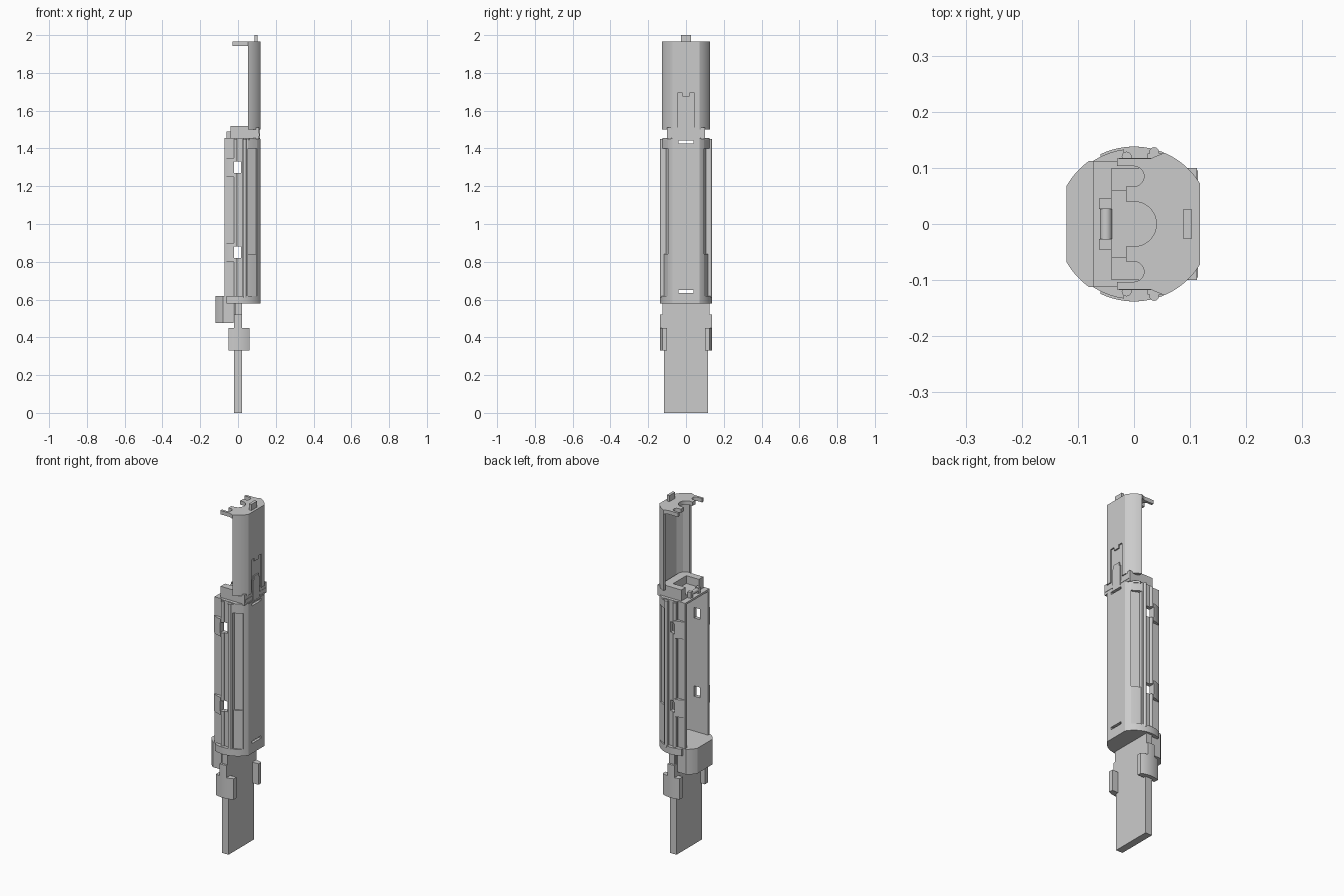
import bpy, bmesh, math

if "Cube" in bpy.data.objects:
    bpy.data.objects.remove(bpy.data.objects["Cube"])

R = 0.138
grey = bpy.data.materials.new("plain grey")
grey.diffuse_color = (0.6, 0.6, 0.6, 1)
grey.use_nodes = True
grey.node_tree.nodes["Principled BSDF"].inputs["Base Color"].default_value = grey.diffuse_color


def arc(r, a0, a1, n=10, cx=0.0, cy=0.0):
    """Points on a circle, angles in degrees."""
    angles = [math.radians(a0 + (a1 - a0) * i / n) for i in range(n + 1)]
    return [(cx + r * math.cos(a), cy + r * math.sin(a)) for a in angles]


def rim(x0, x1, n=10, r=R):
    """Arc on the outer circle between two x positions (+y side)."""
    return arc(r, math.degrees(math.acos(x0 / r)), math.degrees(math.acos(x1 / r)), n)


def mirror(pts):
    return [(x, -y) for x, y in reversed(pts)]


def prisms(name, profiles, spans):
    """Extrude every profile through every z span, all in one object."""
    bm = bmesh.new()
    for pts in profiles:
        for z0, z1 in spans:
            face = bm.faces.new([bm.verts.new((x, y, z0)) for x, y in pts])
            up = bmesh.ops.extrude_face_region(bm, geom=[face])["geom"]
            verts = [v for v in up if isinstance(v, bmesh.types.BMVert)]
            bmesh.ops.translate(bm, verts=verts, vec=(0, 0, z1 - z0))
    bmesh.ops.recalc_face_normals(bm, faces=bm.faces)
    mesh = bpy.data.meshes.new(name)
    bm.to_mesh(mesh)
    bm.free()
    obj = bpy.data.objects.new(name, mesh)
    bpy.context.collection.objects.link(obj)
    mesh.materials.append(grey)
    return obj


def whole(name, half, *spans):
    """Half profile mirrored into one closed outline."""
    return prisms(name, [half + mirror(half)], spans)


def pair(name, pts, *spans):
    """Separate copies on the +y and -y sides."""
    return prisms(name, [pts, mirror(pts)], spans)


def rect(x0, x1, y0, y1):
    return [(x0, y0), (x1, y0), (x1, y1), (x0, y1)]


def bar(name, x0, x1, half_y, *spans):
    return prisms(name, [rect(x0, x1, -half_y, half_y)], spans)


def cut(obj, cutter):
    mod = obj.modifiers.new("cut", 'BOOLEAN')
    mod.object = cutter
    mod.operation = 'DIFFERENCE'
    mod.solver = 'EXACT'
    bpy.context.view_layer.objects.active = obj
    bpy.ops.object.modifier_apply(modifier=mod.name)


# lower blade with side clips and their stems
bar("blade", -0.021, 0.021, 0.116, (0, 0.6))
pair("side_clip", rim(0.06, -0.05) + [(-0.05, 0.1), (0.06, 0.1)], (0.33, 0.45))
pair("clip_stem", rim(0.021, -0.021, 4) + [(-0.021, 0.11), (0.021, 0.11)], (0.45, 0.52))
pair("clip_neck", rect(-0.015, 0.021, 0.1, 0.125), (0.52, 0.59))

# collar skirt on the left side, closed on top
outer = rim(-0.12, -0.08, 6) + [(-0.025, 0.112)]
whole("collar_skirt", outer + [(-0.025, 0.098), (-0.07, 0.098), (-0.105, 0.06)], (0.475, 0.6))
whole("collar_cap", outer, (0.58, 0.62))
whole("housing_floor", rim(0.118, -0.06, 18), (0.58, 0.62))

# hollow housing, open on the left
body = whole("housing",
             rim(0.118, 0.1, 4) + [(0.094, 0.088), (0.052, 0.105), (0.052, 0.126),
                                   (0.024, 0.126), (0.024, 0.118), (-0.027, 0.118),
                                   (-0.027, 0.111), (-0.072, 0.111), (-0.072, 0.096),
                                   (0.05, 0.096), (0.085, 0.075), (0.103, 0.055)],
             (0.6, 1.45))
ribs = prisms("side_ribs", [p for x, y in ((-0.013, 0.12), (0.036, 0.128))
                            for s in (1, -1)
                            for p in [arc(0.009, 0, 330, 11, x, s * y)]], [(0.61, 1.45)])
pads = pair("latch_pad", rim(-0.018, -0.072, 5, 0.134) + [(-0.072, 0.1), (-0.018, 0.1)],
            (0.8, 0.9), (1.25, 1.35))
pair("panel_foot", [(0.052, 0.1), (0.096, 0.085), (0.098, 0.095), (0.075, 0.108), (0.052, 0.117)],
     (0.58, 0.84))
pair("panel_head", [(0.052, 0.1), (0.096, 0.085), (0.1, 0.095), (0.075, 0.113), (0.052, 0.124)],
     (1.4, 1.45))

# side windows and back slots
windows = bar("window_cutter", -0.021, 0.016, 0.3, (0.82, 0.88), (1.27, 1.33))
slots = bar("slot_cutter", 0.08, 0.2, 0.04, (0.636, 0.65), (1.427, 1.441))
for part in (body, ribs, pads):
    cut(part, windows)
cut(body, slots)

# top cap of the housing with a U-shaped frame and hinge pin
whole("housing_cap", rim(0.116, 0.06, 6) + [(0.05, 0.118), (-0.027, 0.118), (-0.027, 0.111),
                                            (-0.072, 0.111)], (1.444, 1.456))
whole("u_frame", [(0.09, 0.1), (-0.04, 0.1), (-0.04, 0.06), (0.04, 0.06)], (1.45, 1.52))
bar("frame_floor", -0.04, 0.09, 0.1, (1.45, 1.475))
pair("hinge_lug", rect(-0.062, -0.04, 0.027, 0.045), (1.45, 1.49))
pin = prisms("hinge_pin", [arc(0.011, 0, 345, 23)], [(-0.027, 0.027)])
pin.rotation_euler.x = math.pi / 2
pin.location = (-0.05, 0, 1.475)

# upper half shell on its neck
bar("shell_neck", 0.085, 0.112, 0.1, (1.45, 1.51))
shell = whole("upper_shell", rim(0.118, 0.054, 10) + [(0.054, 0.108), (0.08, 0.088),
                                                      (0.1, 0.055)], (1.5, 1.963))
recess = bar("recess_cutter", 0.11, 0.2, 0.045, (1.47, 1.675))
recess_ears = pair("recess_ear_cutter", rect(0.11, 0.2, 0.018, 0.045), (1.66, 1.693))
cut(shell, recess)
cut(shell, recess_ears)

# spring tongue, round-topped, with its foot
bar("tongue", 0.105, 0.117, 0.03, (1.445, 1.57))
bar("tongue_tip", 0.105, 0.117, 0.022, (1.57, 1.59))
bar("tongue_foot", 0.105, 0.114, 0.095, (1.465, 1.48))

# scalloped top plate with two arms, and the locating peg
whole("top_plate",
      rim(0.118, 0.054, 10) + [(0.03, 0.117), (-0.03, 0.117), (-0.03, 0.103), (0.0, 0.103)]
      + arc(0.018, 90, -90, 10, 0.0, 0.085)
      + [(-0.014, 0.067), (-0.014, 0.04)] + arc(0.04, 90, 6, 8), (1.943, 1.965))
bar("top_peg", 0.087, 0.103, 0.026, (1.96, 2.0))

# tidy up: remove cutters, smooth the curved faces
for cutter in (windows, slots, recess, recess_ears):
    bpy.data.objects.remove(cutter)
for obj in bpy.context.collection.objects:
    obj.select_set(True)
    bpy.context.view_layer.objects.active = obj
bpy.ops.object.shade_smooth_by_angle(angle=math.radians(18))
